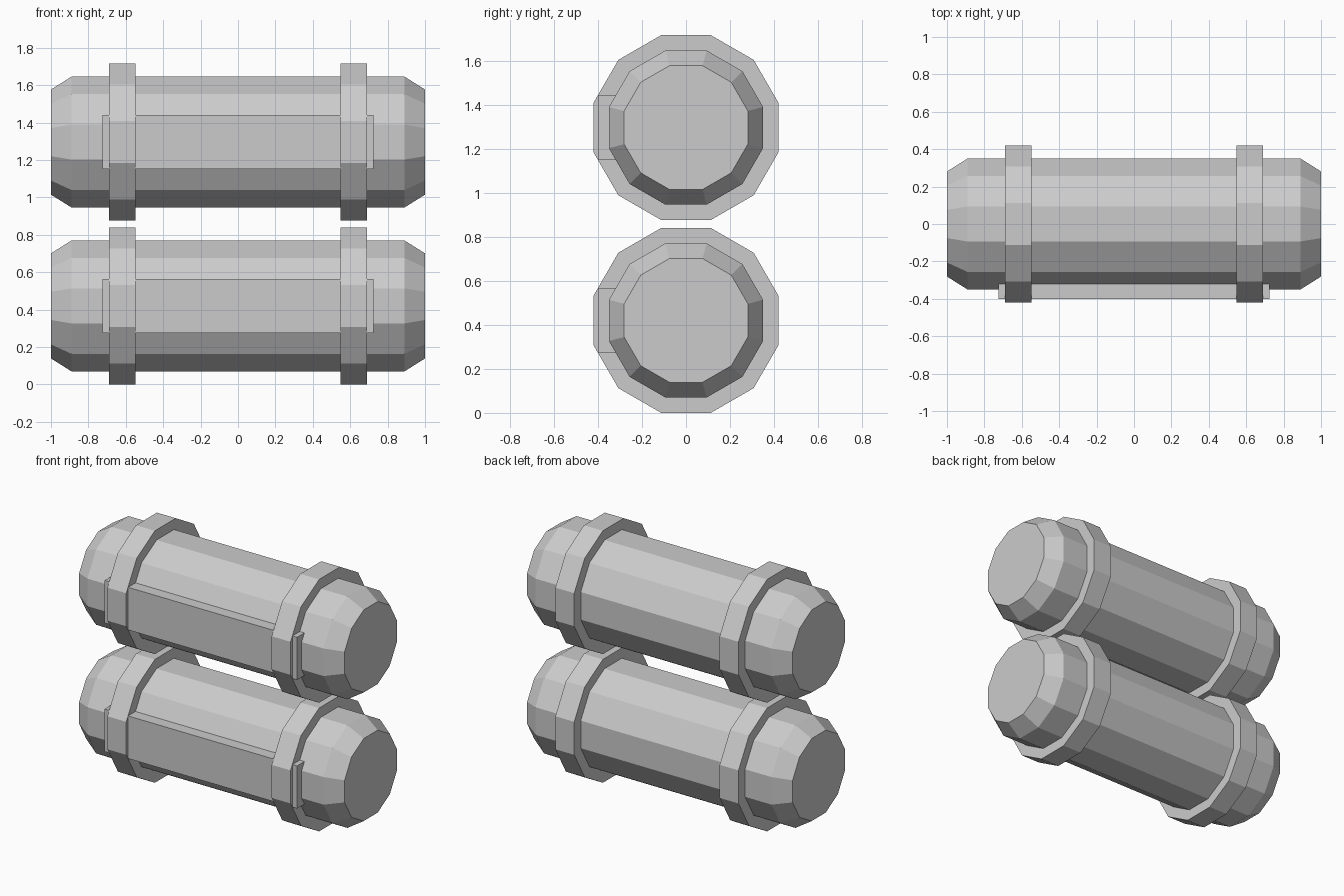
import bpy, bmesh, math

if "Cube" in bpy.data.objects:
    bpy.data.objects.remove(bpy.data.objects["Cube"])

SIDES = 12
mat = bpy.data.materials.new("light grey")
mat.diffuse_color = (0.6, 0.6, 0.6, 1)
mat.use_nodes = True
mat.node_tree.nodes["Principled BSDF"].inputs["Base Color"].default_value = mat.diffuse_color


def finish(name, bm):
    bmesh.ops.recalc_face_normals(bm, faces=bm.faces[:])
    me = bpy.data.meshes.new(name)
    bm.to_mesh(me)
    bm.free()
    me.materials.append(mat)
    ob = bpy.data.objects.new(name, me)
    bpy.context.collection.objects.link(ob)
    return ob


def lathe_x(name, profile, z):
    """Twelve-sided solid along x; profile is (x, distance to flat side)."""
    bm = bmesh.new()
    rings = []
    for x, flat in profile:
        r = flat / math.cos(math.pi / SIDES)
        angles = [(i + 0.5) * math.tau / SIDES for i in range(SIDES)]
        rings.append([bm.verts.new((x, r * math.cos(a), z + r * math.sin(a)))
                      for a in angles])
    for a, b in zip(rings, rings[1:]):
        for i in range(SIDES):
            j = (i + 1) % SIDES
            bm.faces.new((a[i], a[j], b[j], b[i]))
    bm.faces.new(rings[0])
    bm.faces.new(rings[-1])
    return finish(name, bm)


def box(name, lo, hi):
    bm = bmesh.new()
    bmesh.ops.create_cube(bm, size=1)
    for v in bm.verts:
        v.co = [(l + h) / 2 + c * (h - l) for l, h, c in zip(lo, hi, v.co)]
    return finish(name, bm)


for level, z in (("lower", 0.42), ("upper", 1.296)):
    # tank with chamfered ends
    lathe_x(level + "_tank",
            [(-1, 0.281), (-0.89, 0.35), (0.89, 0.35), (1, 0.281)], z)
    # raised bands near both ends
    for side, s in (("left", -1), ("right", 1)):
        lathe_x(f"{level}_{side}_band", [(s * 0.548, 0.42), (s * 0.69, 0.42)], z)
    # front plate running through the bands
    box(level + "_front_plate",
        (-0.725, -0.40, z - 0.145), (0.725, -0.32, z + 0.145))
